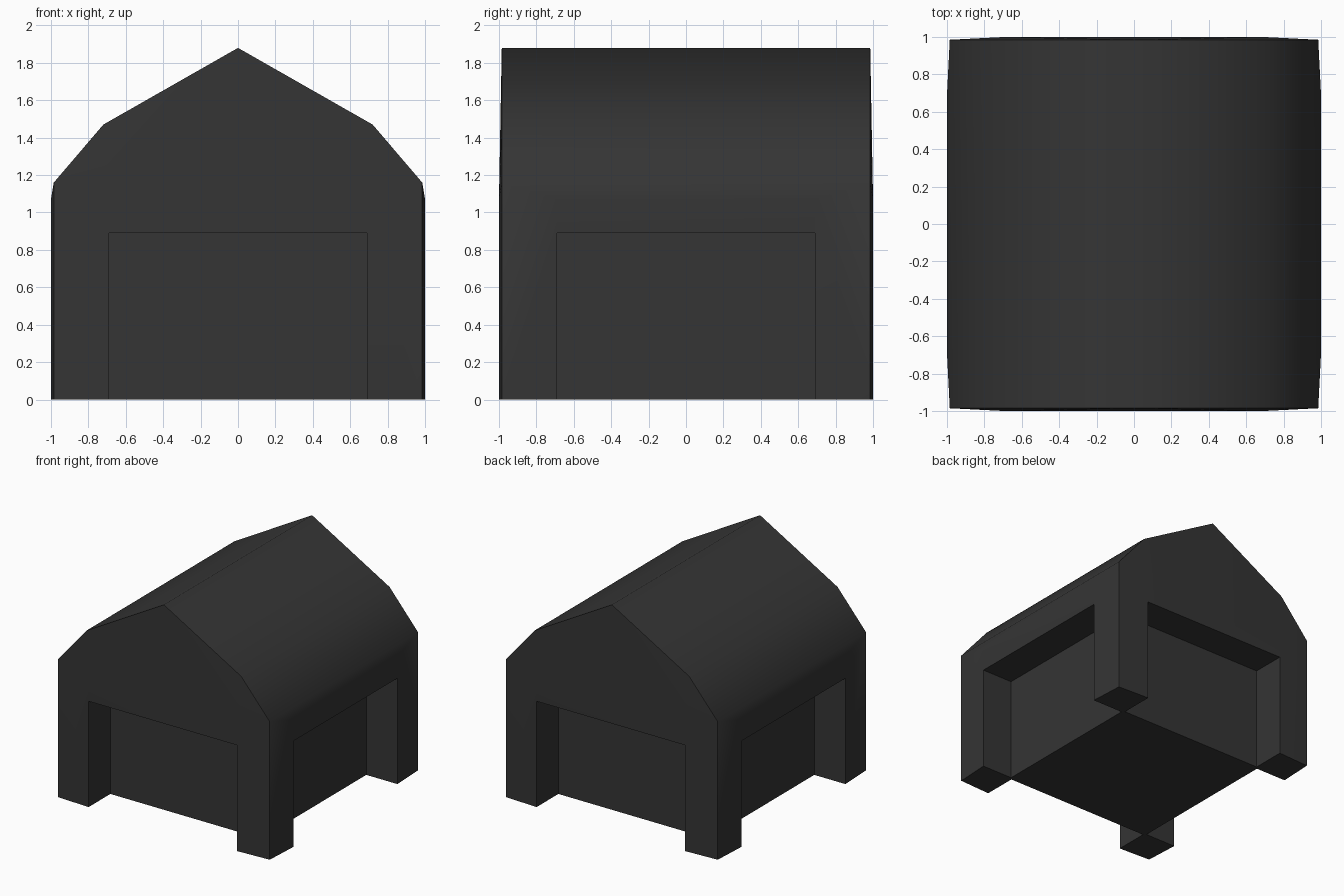
import bpy, bmesh, math
from mathutils import Matrix

if "Cube" in bpy.data.objects:
    bpy.data.objects.remove(bpy.data.objects["Cube"])

HALF, CORNER = 1.0, 0.985      # walls bulge slightly past the corners
JAMB, INNER, DOOR_H = 0.69, 0.71, 0.89


def make_object(name, bm):
    mesh = bpy.data.meshes.new(name)
    bm.to_mesh(mesh)
    bm.free()
    obj = bpy.data.objects.new(name, mesh)
    bpy.context.collection.objects.link(obj)
    return obj


# Barn shell: convex body with gently bowed walls and a gambrel roof
bm = bmesh.new()
for sx in (-1, 1):
    for sy in (-1, 1):
        for z in (0, 1.07):
            for x, y in ((JAMB, HALF), (CORNER, CORNER), (HALF, JAMB)):
                bm.verts.new((sx * x, sy * y, z))
        for x, z in ((CORNER, 1.16), (0.72, 1.47)):
            bm.verts.new((sx * x, sy * CORNER, z))
for sy in (-1, 1):
    bm.verts.new((0, sy * CORNER, 1.88))
bmesh.ops.convex_hull(bm, input=bm.verts[:])
bmesh.ops.dissolve_limit(bm, angle_limit=math.radians(0.3),
                         verts=bm.verts[:], edges=bm.edges[:])
bmesh.ops.recalc_face_normals(bm, faces=bm.faces[:])
barn = make_object("barn_shell", bm)

# One recess cutter per side, leaving four corner posts
bm = bmesh.new()
depth, height = 1.2 - INNER, DOOR_H + 0.2
for i in range(4):
    place = (Matrix.Rotation(i * math.pi / 2, 4, 'Z')
             @ Matrix.Translation((0, -(INNER + depth / 2), DOOR_H - height / 2))
             @ Matrix.Diagonal((2 * JAMB, depth, height, 1)))
    bmesh.ops.create_cube(bm, size=1, matrix=place)
cutter = make_object("recess_cutter", bm)
cutter.hide_render = True

cut = barn.modifiers.new("recesses", 'BOOLEAN')
cut.operation = 'DIFFERENCE'
cut.solver = 'EXACT'
cut.object = cutter
bpy.context.view_layer.objects.active = barn
barn.select_set(True)
bpy.ops.object.modifier_apply(modifier=cut.name)
bpy.data.objects.remove(cutter)

# Roof and walls shade smoothly, corners stay crisp
bpy.ops.object.shade_smooth_by_angle(angle=math.radians(62))

# Dark charcoal finish
mat = bpy.data.materials.new("charcoal")
mat.diffuse_color = (0.035, 0.035, 0.035, 1)
mat.use_nodes = True
mat.node_tree.nodes["Principled BSDF"].inputs["Base Color"].default_value = mat.diffuse_color
barn.data.materials.clear()
barn.data.materials.append(mat)
